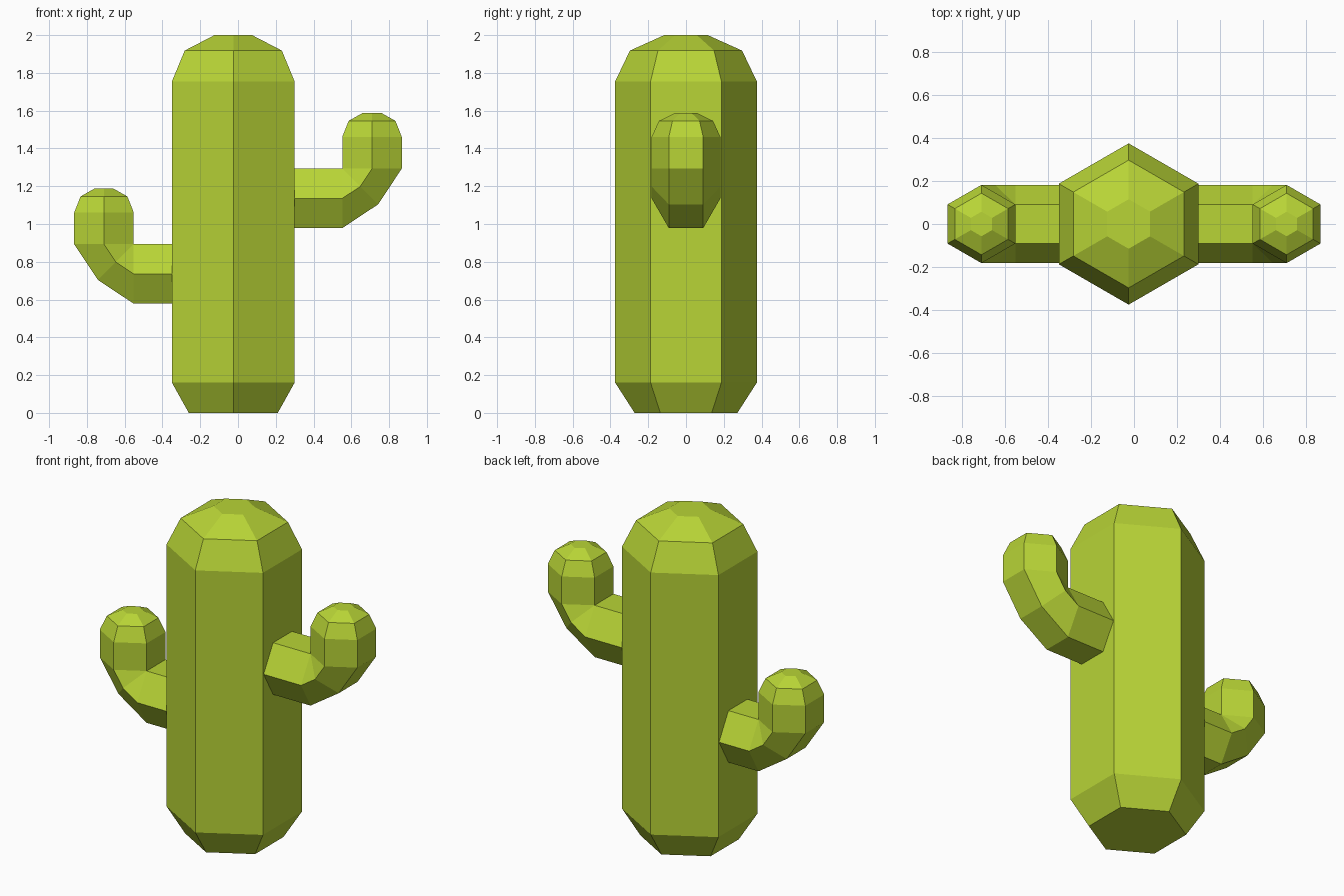
import bpy, bmesh
from math import sin, cos, pi

if "Cube" in bpy.data.objects:
    bpy.data.objects.remove(bpy.data.objects["Cube"])

green = bpy.data.materials.new("cactus_green")
green.diffuse_color = (0.48, 0.66, 0.037, 1)
green.use_nodes = True
green.node_tree.nodes["Principled BSDF"].inputs["Base Color"].default_value = green.diffuse_color


def hex_ring(cx, cz, r, ux, uz, squash=1.0):
    """Hexagon with corners on +-y; its flats face along (ux, uz) in the xz plane."""
    pts = []
    for k in range(6):
        a = k * pi / 3
        s = r * sin(a) * squash
        pts.append((cx + ux * s, r * cos(a), cz + uz * s))
    return pts


def loft(name, rings):
    """Skin a list of hexagon rings and cap both ends."""
    bm = bmesh.new()
    loops = [[bm.verts.new(p) for p in ring] for ring in rings]
    for a, b in zip(loops, loops[1:]):
        for i in range(6):
            j = (i + 1) % 6
            bm.faces.new((a[i], a[j], b[j], b[i]))
    bm.faces.new(loops[0])
    bm.faces.new(loops[-1])
    bmesh.ops.remove_doubles(bm, verts=bm.verts, dist=0.004)
    bmesh.ops.recalc_face_normals(bm, faces=bm.faces)
    mesh = bpy.data.meshes.new(name)
    bm.to_mesh(mesh)
    bm.free()
    mesh.materials.append(green)
    obj = bpy.data.objects.new(name, mesh)
    bpy.context.collection.objects.link(obj)
    return obj


# Trunk: hexagonal column with tapered foot and domed top
trunk_profile = [(0, 0.272), (0.16, 0.375), (1.755, 0.375), (1.918, 0.297), (2.0, 0.115)]
loft("trunk", [hex_ring(-0.025, z, r, -1, 0) for z, r in trunk_profile])


def arm(name, side, base, start):
    """Arm leaving the trunk sideways, bending upward around the inner elbow corner."""
    r, apo, d = 0.182, 0.182 * sin(pi / 3), 0.5 ** 0.5
    pivot_x, pivot_z = 0.552, base + 2 * apo
    rings = [hex_ring(start, base + apo, r, 0, 1),
             hex_ring(pivot_x, base + apo, r, 0, 1)]
    # Mid-elbow ring, slightly flattened, still touching the pivot corner
    squash = 0.85
    off = apo * squash * d
    mid = hex_ring(pivot_x + off, pivot_z - off, r, -d, d, squash)
    rings.append(mid)
    tip = [(2 * apo, r), (0.483, r), (0.568, 0.143), (0.61, 0.057)]
    rings += [hex_ring(pivot_x + apo, base + z, rr, -1, 0) for z, rr in tip]
    # Side -1 turns the arm half round the z axis
    return loft(name, [[(side * x, side * y, z) for x, y, z in ring] for ring in rings])


arm("right_arm", 1, 0.978, 0.30)
arm("left_arm", -1, 0.578, 0.345)
